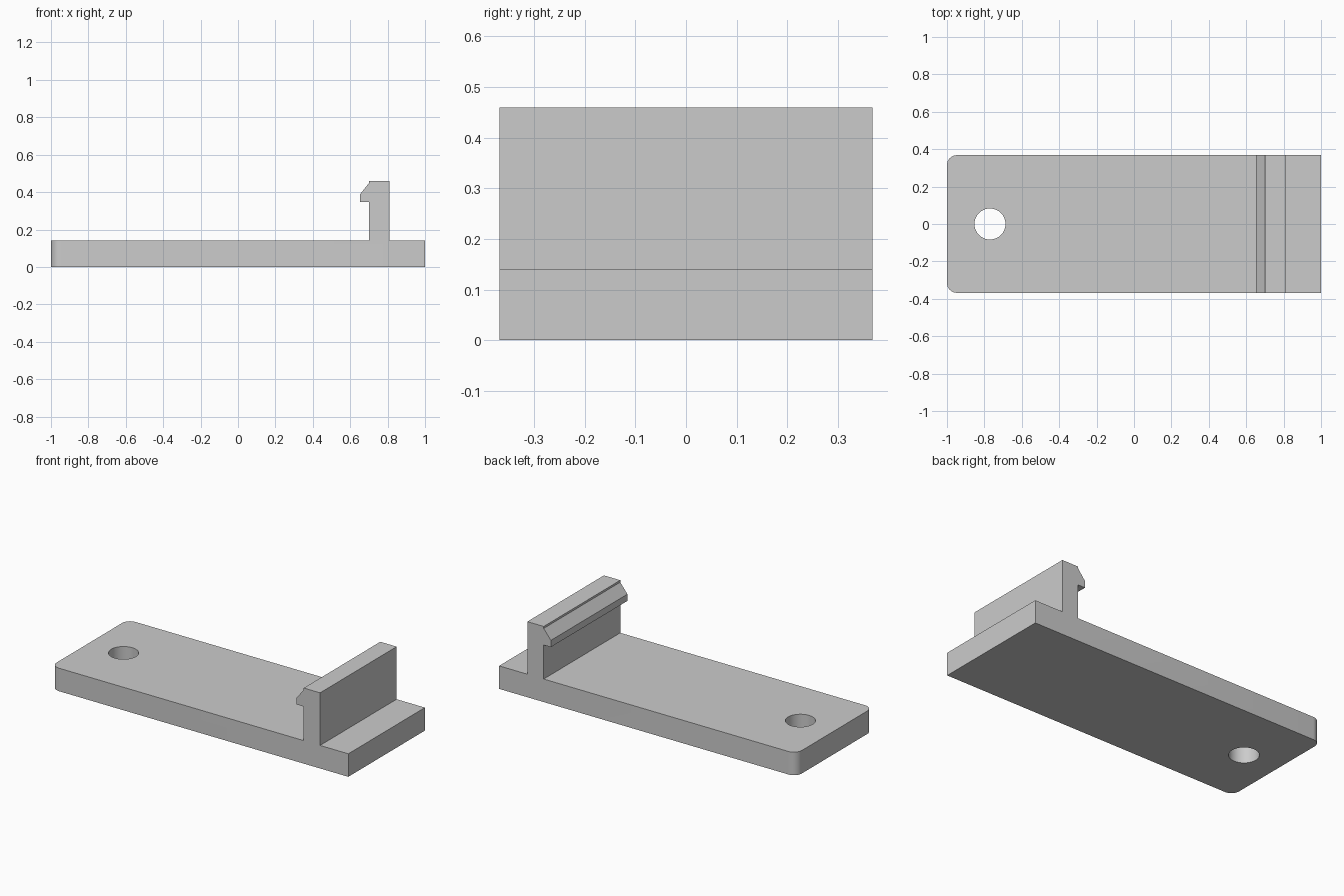
import bpy, bmesh, math

if "Cube" in bpy.data.objects:
    bpy.data.objects.remove(bpy.data.objects["Cube"])

HALF_W = 0.368      # half width along y
PLATE = 0.14        # plate thickness
HOLE_X, HOLE_R = -0.77, 0.083

grey = bpy.data.materials.new("light grey")
grey.diffuse_color = (0.6, 0.6, 0.6, 1)
grey.use_nodes = True
grey.node_tree.nodes["Principled BSDF"].inputs["Base Color"].default_value = grey.diffuse_color

# Side profile (x, z): flat plate with an upright snap hook
profile = [(-1, 0), (1, 0), (1, PLATE), (0.81, PLATE), (0.81, 0.46),
           (0.70, 0.46), (0.70, 0.448), (0.652, 0.388), (0.652, 0.347),
           (0.70, 0.347), (0.70, PLATE), (-1, PLATE)]

bm = bmesh.new()
face = bm.faces.new([bm.verts.new((x, -HALF_W, z)) for x, z in profile])
ext = bmesh.ops.extrude_face_region(bm, geom=[face])
bmesh.ops.translate(bm, vec=(0, 2 * HALF_W, 0),
                    verts=[g for g in ext["geom"] if isinstance(g, bmesh.types.BMVert)])
bmesh.ops.recalc_face_normals(bm, faces=bm.faces)

# Rounded vertical corners at the hole end
corners = [e for e in bm.edges
           if all(v.co.x < -0.99 for v in e.verts)
           and abs(e.verts[0].co.z - e.verts[1].co.z) > 0.1]
bmesh.ops.bevel(bm, geom=corners, offset=0.053, offset_type='OFFSET',
                segments=8, profile=0.5, affect='EDGES')
mesh = bpy.data.meshes.new("clip_plate")
bm.to_mesh(mesh)
bm.free()
mesh.materials.append(grey)
plate = bpy.data.objects.new("clip_plate", mesh)
bpy.context.collection.objects.link(plate)

# Screw hole
bpy.ops.mesh.primitive_cylinder_add(vertices=48, radius=HOLE_R, depth=0.4,
                                    location=(HOLE_X, 0, PLATE / 2))
cutter = bpy.context.object
cutter.name = "hole_cutter"
cutter.hide_render = True
cutter.data.materials.append(grey)
cut = plate.modifiers.new("hole", 'BOOLEAN')
cut.operation = 'DIFFERENCE'
cut.solver = 'EXACT'
cut.object = cutter

bpy.ops.object.select_all(action='DESELECT')
plate.select_set(True)
bpy.context.view_layer.objects.active = plate
bpy.ops.object.modifier_apply(modifier="hole")
bpy.data.objects.remove(cutter)
bpy.ops.object.shade_smooth_by_angle(angle=math.radians(25))
